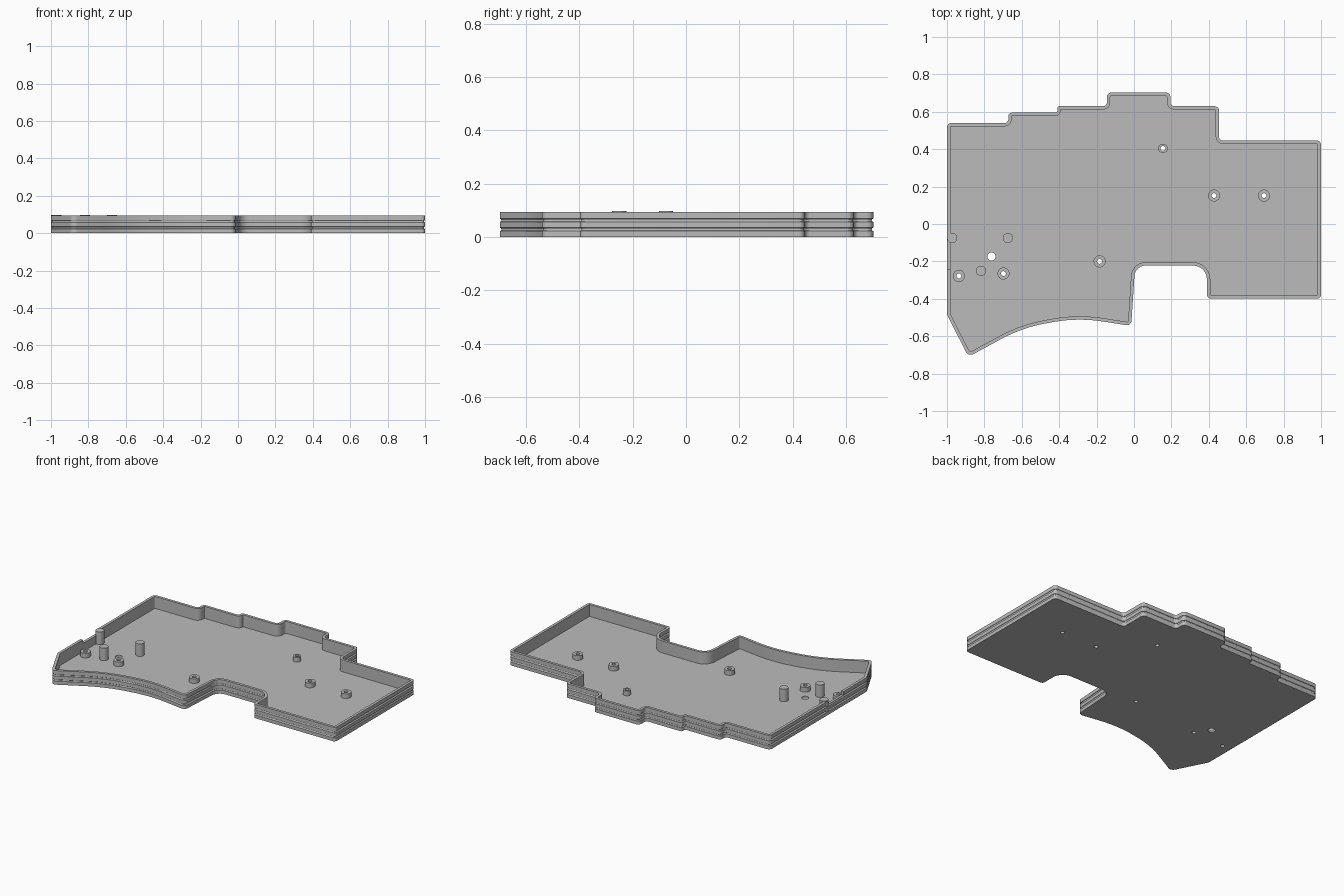
import bpy, bmesh, math
from mathutils import Vector

cube = bpy.data.objects.get("Cube")
if cube:
    bpy.data.objects.remove(cube, do_unlink=True)

TOP, FLOOR, WALL = 0.094, 0.014, 0.018

grey = bpy.data.materials.new("plain_grey")
grey.use_nodes = True
grey.diffuse_color = (0.5, 0.5, 0.5, 1)
grey.node_tree.nodes["Principled BSDF"].inputs["Base Color"].default_value = (0.5, 0.5, 0.5, 1)

# Tray outline, clockwise: x, y, corner radius
OUTLINE = [
    (-1, .54, .025), (-.672, .54, .02), (-.672, .595, .02), (-.41, .595, .012),
    (-.41, .63, .012), (-.145, .63, .02), (-.145, .703, .025), (.195, .703, .025),
    (.195, .63, .02), (.455, .63, .025), (.455, .446, .02), (1, .446, .022),
    (1, -.398, .02), (.39, -.398, .02), (.39, -.222, .075), (.006, -.222, .06),
    (-.015, -.545, .025), (-.3, -.5, .8), (-.6, -.555, .8), (-.885, -.71, .03),
    (-1, -.485, .04)]


def outline(inset, steps=7):
    """Rounded outline moved inward; convex corners tighten, concave ones widen."""
    pts = [Vector(p[:2]) for p in OUTLINE]
    loop = []
    for i, p in enumerate(pts):
        a = (p - pts[i - 1]).normalized()
        b = (pts[(i + 1) % len(pts)] - p).normalized()
        turn = math.atan2(a.x * b.y - a.y * b.x, a.dot(b))
        na, nb = Vector((a.y, -a.x)), Vector((b.y, -b.x))
        corner = p + (na + nb) * (inset / (1 + na.dot(nb)))
        sign = 1 if turn < 0 else -1
        radius = max(OUTLINE[i][2] - sign * inset, 0.002)
        start = corner - a * radius * math.tan(abs(turn) / 2)
        centre = start + na * radius * sign
        for k in range(steps + 1):
            t = turn * k / steps
            spoke = start - centre
            loop.append(centre + Vector((spoke.x * math.cos(t) - spoke.y * math.sin(t),
                                         spoke.x * math.sin(t) + spoke.y * math.cos(t))))
    return loop


def finish(name, bm):
    bmesh.ops.recalc_face_normals(bm, faces=bm.faces)
    mesh = bpy.data.meshes.new(name)
    bm.to_mesh(mesh)
    bm.free()
    mesh.materials.append(grey)
    obj = bpy.data.objects.new(name, mesh)
    bpy.context.collection.objects.link(obj)
    return obj


def activate(obj):
    bpy.ops.object.select_all(action='DESELECT')
    obj.select_set(True)
    bpy.context.view_layer.objects.active = obj


def smooth(obj):
    activate(obj)
    bpy.ops.object.shade_smooth_by_angle(angle=math.radians(30))


def lathe(name, x, y, profile, sides=32):
    """Closed (radius, z) profile turned about an upright axis."""
    bm = bmesh.new()
    rings = []
    for r, z in profile:
        rings.append([bm.verts.new((x + r * math.cos(math.tau * k / sides),
                                    y + r * math.sin(math.tau * k / sides), z))
                      for k in range(sides)])
    for lo, hi in zip(rings, rings[1:] + rings[:1]):
        for k in range(sides):
            n = (k + 1) % sides
            bm.faces.new((lo[k], lo[n], hi[n], hi[k]))
    return finish(name, bm)


def cylinder(name, x, y, r, z0, z1):
    bm = bmesh.new()
    bmesh.ops.create_cone(bm, cap_ends=True, segments=32, radius1=r, radius2=r, depth=z1 - z0)
    bmesh.ops.translate(bm, verts=bm.verts, vec=(x, y, (z0 + z1) / 2))
    return finish(name, bm)


def cut(obj, cutter):
    cutter.hide_render = True
    mod = obj.modifiers.new("cut", 'BOOLEAN')
    mod.operation, mod.solver, mod.object = 'DIFFERENCE', 'EXACT', cutter
    activate(obj)
    bpy.ops.object.modifier_apply(modifier=mod.name)
    bpy.data.objects.remove(cutter, do_unlink=True)


# Tray: outer wall with two rounded grooves, rim, inner wall and floor
section = [(0, 0)]
for z in (0.029, 0.063):
    for k in range(7):
        t = math.pi * k / 6
        section.append((0.006 * math.sin(t), z - 0.006 * math.cos(t)))
section += [(0, TOP), (WALL, TOP), (WALL, FLOOR)]
bm = bmesh.new()
rings = [[bm.verts.new((p.x, p.y, z)) for p in outline(d)] for d, z in section]
count = len(rings[0])
for lo, hi in zip(rings, rings[1:]):
    for k in range(count):
        n = (k + 1) % count
        bm.faces.new((lo[k], lo[n], hi[n], hi[k]))
bm.faces.new(rings[0])
bm.faces.new(rings[-1])
tray = finish("tray", bm)

# Low opening in the rim of the side wall
bm = bmesh.new()
bmesh.ops.create_cube(bm, size=1)
bmesh.ops.scale(bm, verts=bm.verts, vec=(0.06, 0.165, 0.06))
bmesh.ops.translate(bm, verts=bm.verts, vec=(-1, -0.158, TOP + 0.005))
cut(tray, finish("rim_cutter", bm))

# Screw bosses with holes right through the floor
BOSSES = [(.428, .152, .032), (.695, .152, .032), (.155, .404, .025),
          (-.184, -.2, .032), (-.936, -.278, .032), (-.698, -.265, .032)]
for x, y, r in BOSSES:
    cut(tray, cylinder("hole_cutter", x, y, 0.013, -0.05, 0.05))
    boss = lathe("screw_boss", x, y, [(r, FLOOR - .001), (r, .045), (.013, .045), (.013, FLOOR - .001)])
    smooth(boss)

# Reset hole in the floor
cut(tray, cylinder("hole_cutter", -.762, -.174, 0.022, -0.05, 0.05))
smooth(tray)

# Tall support pegs
for x, y in ((-.674, -.075), (-.818, -.251), (-.972, -.075)):
    smooth(cylinder("support_peg", x, y, 0.027, FLOOR - .001, 0.098))
